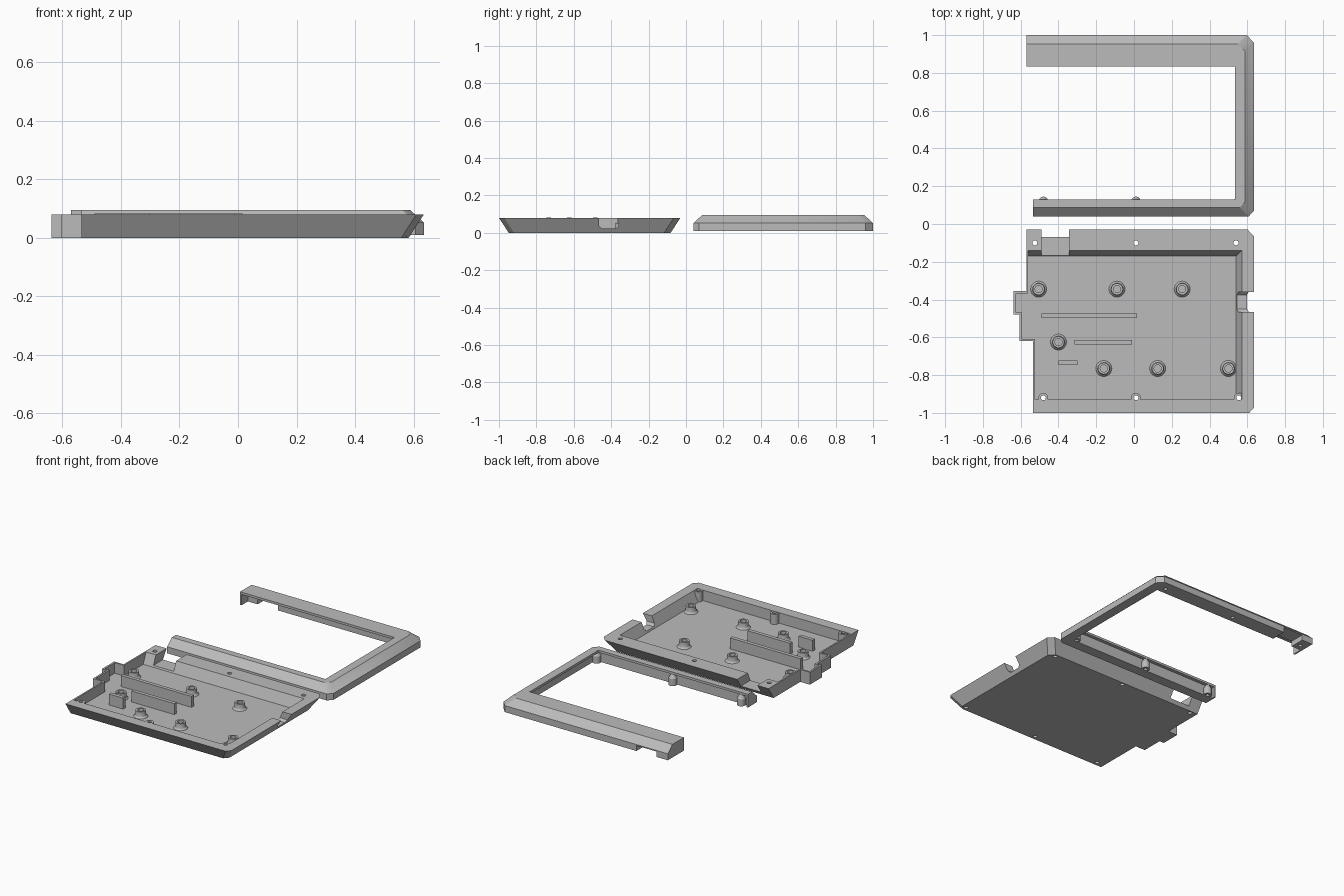
import bpy, bmesh
from math import cos, sin, tau

cube = bpy.data.objects.get("Cube")
if cube:
    bpy.data.objects.remove(cube, do_unlink=True)

grey = bpy.data.materials.new("plain grey")
grey.use_nodes = True
grey.diffuse_color = (0.5, 0.5, 0.5, 1)
grey.node_tree.nodes["Principled BSDF"].inputs["Base Color"].default_value = (0.5, 0.5, 0.5, 1)


def loft(name, levels):
    """Closed solid through matching outlines, given as (z, points) pairs."""
    bm = bmesh.new()
    rings = [[bm.verts.new((x, y, z)) for x, y in pts] for z, pts in levels]
    n = len(rings[0])
    for a, b in zip(rings, rings[1:]):
        for i in range(n):
            j = (i + 1) % n
            bm.faces.new((a[i], a[j], b[j], b[i]))
    bm.faces.new(rings[0][::-1])
    bm.faces.new(rings[-1])
    bmesh.ops.recalc_face_normals(bm, faces=bm.faces)
    mesh = bpy.data.meshes.new(name)
    bm.to_mesh(mesh)
    bm.free()
    ob = bpy.data.objects.new(name, mesh)
    bpy.context.collection.objects.link(ob)
    mesh.materials.append(grey)
    return ob


def box(name, x0, x1, y0, y1, z0, z1):
    pts = [(x0, y0), (x1, y0), (x1, y1), (x0, y1)]
    return loft(name, [(z0, pts), (z1, pts)])


def turned(name, x, y, profile, sides=24):
    """Round solid from (radius, z) pairs."""
    return loft(name, [(z, [(x + r * cos(tau * i / sides), y + r * sin(tau * i / sides))
                            for i in range(sides)]) for r, z in profile])


def combine(ob, others, operation):
    for other in others:
        mod = ob.modifiers.new("bool", 'BOOLEAN')
        mod.operation, mod.solver, mod.object = operation, 'EXACT', other
    graph = bpy.context.evaluated_depsgraph_get()
    mesh = bpy.data.meshes.new_from_object(ob.evaluated_get(graph))
    ob.modifiers.clear()
    ob.data = mesh
    mesh.materials.clear()
    mesh.materials.append(grey)
    for other in others:
        bpy.data.objects.remove(other, do_unlink=True)


def rounded_notch_x(x0, x1, y0, y1, z0, r=0.015):
    """Notch cutter running along x with eased lower corners."""
    return loft("notch", [(z0, [(x0, y0 + r), (x1, y0 + r), (x1, y1 - r), (x0, y1 - r)]),
                          (z0 + r, [(x0, y0), (x1, y0), (x1, y1), (x0, y1)]),
                          (0.12, [(x0, y0), (x1, y0), (x1, y1), (x0, y1)])])


FRONT_X = (-0.48, 0.01, 0.555)
BACK_X = (-0.525, 0.01, 0.54)
SHIFT = 1.04  # distance from tray to matching frame position


# Tray: sloped outer walls, stepped straight left wall
def tray_outline(inset):
    i = inset
    return [(-.535, -1 + i), (.61 - i, -1 + i), (.635 - i, -.972 + i), (.635 - i, -.065 - i),
            (.602 - i, -.03 - i), (-.57, -.03 - i), (-.57, -.355), (-.638, -.355),
            (-.638, -.48), (-.605, -.48), (-.605, -.62), (-.535, -.62)]


def tray_cavity(inset):
    i = inset
    return [(-.525, -.93), (.575 - i, -.93), (.575 - i, -.135 - i), (-.56, -.135 - i),
            (-.56, -.367), (-.626, -.367), (-.626, -.468), (-.593, -.468),
            (-.593, -.608), (-.525, -.608)]


tray = loft("tray", [(0, tray_outline(0.052)), (0.08, tray_outline(0))])
combine(tray, [loft("cavity", [(0.012, tray_cavity(0.035)), (0.09, tray_cavity(0))])], 'DIFFERENCE')
combine(tray, [turned("boss", x, -.92, [(.026, .005), (.026, .078)]) for x in FRONT_X], 'UNION')
cuts = [turned("hole", x, y, [(.013, -.05), (.013, .15)])
        for xs, y in ((FRONT_X, -.92), (BACK_X, -.1)) for x in xs]
cuts.append(rounded_notch_x(.525, .7, -.465, -.36, .022))
cuts.append(box("cable_notch", -.49, -.345, -.18, .01, .022, .12))
combine(tray, cuts, 'DIFFERENCE')

# Hollow standoffs with flared feet
for k, (x, y) in enumerate([(-.505, -.345), (-.09, -.345), (.255, -.345), (-.4, -.625),
                            (-.16, -.765), (.125, -.765), (.5, -.765)]):
    turned(f"standoff_{k + 1}", x, y, [(.044, .008), (.042, .013), (.034, .02), (.031, .03),
                                       (.031, .052), (.019, .052), (.019, .02)])

# Upright support ribs
for k, (x0, x1, y) in enumerate([(-.49, .015, -.485), (-.315, -.01, -.625), (-.4, -.3, -.735)]):
    box(f"rib_{k + 1}", x0, x1, y - .012, y + .012, .008, .083)


# Frame: three-sided bezel with a bevelled outer edge
def frame_outline(inset):
    i = inset
    return [(-.535, .04 + i), (.607 - i, .04 + i), (.635 - i, .07 + i), (.635 - i, .96 - i),
            (.597 - i, 1 - i), (-.57, 1 - i), (-.57, .835), (.535, .835), (.535, .13), (-.535, .13)]


frame = loft("frame", [(.01, frame_outline(0)), (.052, frame_outline(0)), (.095, frame_outline(.047))])
hollow = [(-.525, .108), (.572, .108), (.572, .9), (-.56, .9), (-.56, .5), (-.525, .5)]
combine(frame, [loft("hollow", [(-.02, hollow), (.08, hollow)])], 'DIFFERENCE')
combine(frame, [turned("peg", x, -.92 + SHIFT, [(.025, .01), (.025, .055), (.008, .083)])
                for x in FRONT_X], 'UNION')
cuts = [turned("screw_hole", x, y + SHIFT, [(.012, -.02), (.012, .05)])
        for xs, y in ((FRONT_X, -.92), (BACK_X, -.1)) for x in xs]
cuts.append(box("cable_notch", -.49, -.345, .86, 1.05, -.02, .045))
combine(frame, cuts, 'DIFFERENCE')

# Smooth round parts, keep hard edges crisp
bpy.ops.object.select_all(action='DESELECT')
for ob in bpy.context.collection.objects:
    if ob.type == 'MESH' and grey.name in ob.data.materials:
        ob.select_set(True)
        bpy.context.view_layer.objects.active = ob
bpy.ops.object.shade_smooth_by_angle(angle=0.5)
